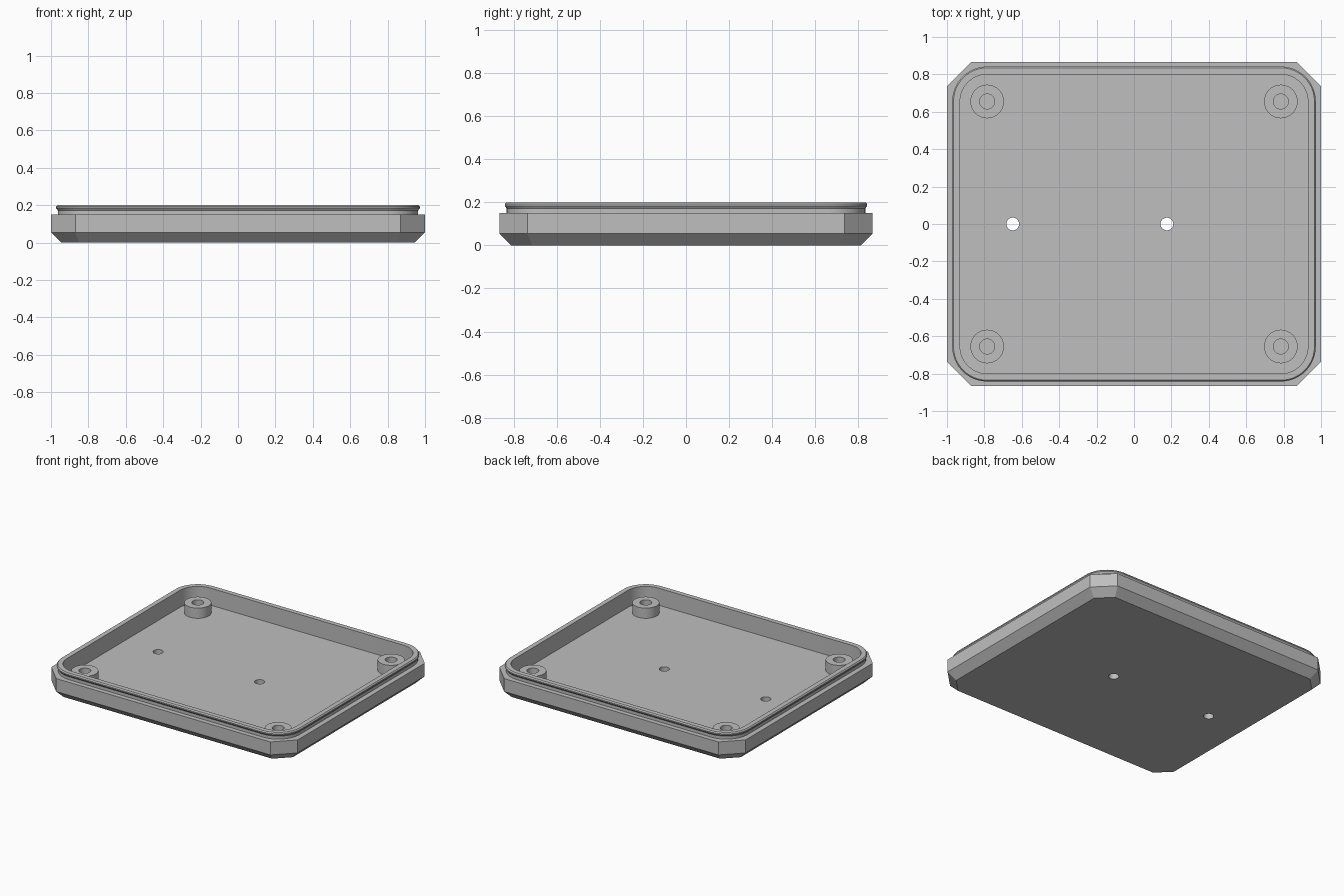
import bpy, bmesh, math

cube = bpy.data.objects.get("Cube")
if cube:
    bpy.data.objects.remove(cube, do_unlink=True)

# Single plastic colour
GREY = (0.52, 0.52, 0.52, 1.0)
plastic = bpy.data.materials.new("grey_plastic")
plastic.use_nodes = True
plastic.diffuse_color = GREY
plastic.node_tree.nodes["Principled BSDF"].inputs["Base Color"].default_value = GREY


def outline(hx, hy, r, n):
    """Rectangle with corners of size r cut in n segments (1 = chamfer)."""
    pts = []
    for q, (sx, sy) in enumerate([(1, 1), (-1, 1), (-1, -1), (1, -1)]):
        for i in range(n + 1):
            a = (q + i / n) * math.pi / 2
            pts.append((sx * (hx - r) + r * math.cos(a),
                        sy * (hy - r) + r * math.sin(a)))
    return pts


def loft(name, sections, n, caps=True, closed=False, at=(0, 0)):
    """Skin through sections of (half x, half y, corner, z)."""
    bm = bmesh.new()
    rings = [[bm.verts.new((x + at[0], y + at[1], z)) for x, y in outline(hx, hy, r, n)]
             for hx, hy, r, z in sections]
    pairs = list(zip(rings, rings[1:]))
    if closed:
        pairs.append((rings[-1], rings[0]))
    for lower, upper in pairs:
        for i in range(len(lower)):
            j = (i + 1) % len(lower)
            bm.faces.new((lower[i], lower[j], upper[j], upper[i]))
    if caps and not closed:
        bm.faces.new(rings[0])
        bm.faces.new(rings[-1])
    bmesh.ops.remove_doubles(bm, verts=bm.verts, dist=0.00001)
    bmesh.ops.recalc_face_normals(bm, faces=bm.faces)
    mesh = bpy.data.meshes.new(name)
    bm.to_mesh(mesh)
    bm.free()
    mesh.materials.append(plastic)
    ob = bpy.data.objects.new(name, mesh)
    bpy.context.collection.objects.link(ob)
    return ob


def select(ob):
    bpy.ops.object.select_all(action='DESELECT')
    ob.select_set(True)
    bpy.context.view_layer.objects.active = ob


def cut(target, cutter):
    cutter.hide_render = True
    mod = target.modifiers.new("cut", 'BOOLEAN')
    mod.operation = 'DIFFERENCE'
    mod.solver = 'EXACT'
    mod.object = cutter
    select(target)
    bpy.ops.object.modifier_apply(modifier=mod.name)
    bpy.data.objects.remove(cutter, do_unlink=True)


def drill(r, z0, z1, at):
    return loft("drill", [(r, r, r, z0), (r, r, r, z1)], 8, at=at)


HX, HY, RIM, FLOOR, TOP = 1.0, 0.867, 0.15, 0.075, 0.2
BOSS_X, BOSS_Y = 0.785, 0.655
corners = [(sx * BOSS_X, sy * BOSS_Y) for sx in (-1, 1) for sy in (-1, 1)]

# Tray with chamfered corners and a chamfered underside
tray = loft("tray", [(HX - 0.055, HY - 0.055, 0.098, 0),
                     (HX, HY, 0.13, 0.055),
                     (HX, HY, 0.13, RIM)], 1)


def around(r, z):
    """Rounded section at distance r from the boss centres."""
    return (BOSS_X + r, BOSS_Y + r, r, z)


# Hollow, blind screw holes and two through holes
cut(tray, loft("hollow", [around(0.145, FLOOR), around(0.145, TOP + 0.1)], 12))
for at in corners:
    cut(tray, drill(0.04, 0.04, TOP, at))
for x in (-0.648, 0.176):
    cut(tray, drill(0.034, -0.1, TOP, (x, 0)))

# Raised lip with a small snap bead near its top
lip = loft("lip", [around(0.145, RIM), around(0.178, RIM), around(0.178, 0.172),
                   around(0.187, 0.184), around(0.187, 0.192), around(0.18, TOP),
                   around(0.145, TOP)], 12, closed=True)

# Screw bosses
bosses = []
for i, at in enumerate(corners):
    rings = [(0.09, FLOOR), (0.09, RIM), (0.04, RIM), (0.04, FLOOR)]
    bosses.append(loft(f"screw_boss_{i + 1}", [(r, r, r, z) for r, z in rings],
                       8, caps=False, at=at))

for ob in [tray, lip] + bosses:
    select(ob)
    bpy.ops.object.shade_smooth_by_angle(angle=math.radians(30))
